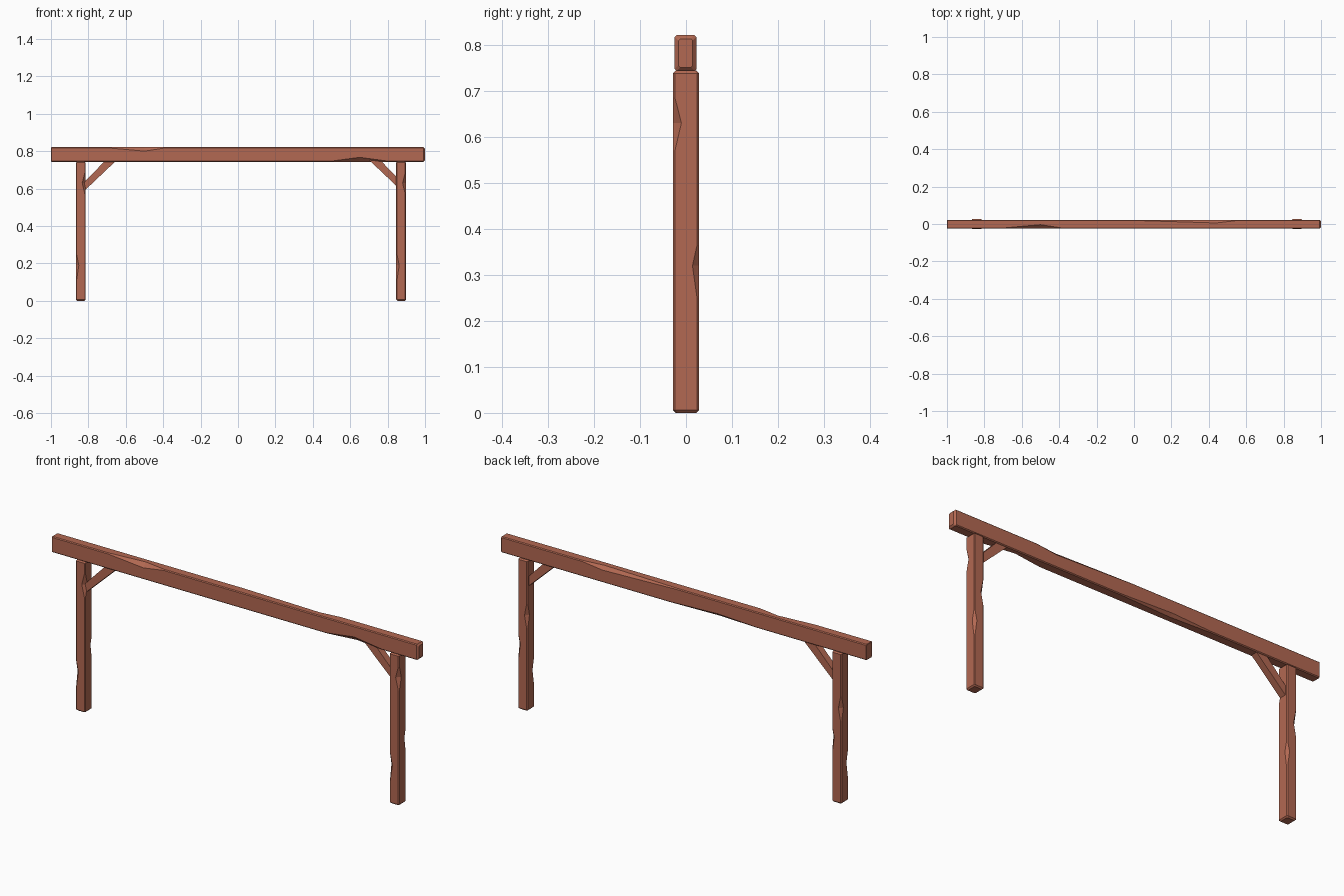
import bpy, bmesh
from mathutils import Vector

if "Cube" in bpy.data.objects:
    bpy.data.objects.remove(bpy.data.objects["Cube"])

wood = bpy.data.materials.new("red_wood")
wood.diffuse_color = (0.45, 0.14, 0.085, 1)
wood.use_nodes = True
wood.node_tree.nodes["Principled BSDF"].inputs["Base Color"].default_value = wood.diffuse_color


def finish(bm, name):
    bmesh.ops.recalc_face_normals(bm, faces=bm.faces)
    me = bpy.data.meshes.new(name)
    bm.to_mesh(me)
    bm.free()
    me.materials.append(wood)
    ob = bpy.data.objects.new(name, me)
    bpy.context.collection.objects.link(ob)
    return ob


def timber(name, axis, t0, t1, center, half, chips, edge=0.004, bevels=(0.006, 0.006)):
    """Chamfered bar along an axis; chips = (corner, start, deepest, end, depth)."""
    def chamfer(corner, t):
        c = edge
        for k, a, m, b, d in chips:
            if k == corner and a < t < b:
                f = (t - a) / (m - a) if t <= m else (b - t) / (b - m)
                c = max(c, edge + (d - edge) * f)
        return c

    ts = {t0 + bevels[0], t1 - bevels[1]}
    for _, a, m, b, _ in chips:
        ts |= {a, m, b}
    stations = [(t0, bevels[0])] + [(t, 0) for t in sorted(ts)] + [(t1, bevels[1])]
    signs = [(-1, -1), (1, -1), (1, 1), (-1, 1)]
    bm = bmesh.new()
    rings = []
    for t, inset in stations:
        hu, hv = half[0] - inset, half[1] - inset
        ring = []
        for i, (su, sv) in enumerate(signs):
            c = chamfer(i, t)
            pair = [(su * hu, sv * (hv - c)), (su * (hu - c), sv * hv)]
            for u, v in (pair if i % 2 == 0 else pair[::-1]):
                p = Vector((0, 0, 0))
                p[axis] = t
                p[(axis + 1) % 3] = center[0] + u
                p[(axis + 2) % 3] = center[1] + v
                ring.append(bm.verts.new(p))
        rings.append(ring)
    for r, s in zip(rings, rings[1:]):
        for i in range(8):
            j = (i + 1) % 8
            bm.faces.new((r[i], r[j], s[j], s[i]))
    bm.faces.new(rings[0])
    bm.faces.new(rings[-1])
    return finish(bm, name)


def brace(name, outline, half_y):
    bm = bmesh.new()
    front = [bm.verts.new((x, -half_y, z)) for x, z in outline]
    back = [bm.verts.new((x, half_y, z)) for x, z in outline]
    bm.faces.new(front)
    bm.faces.new(back)
    for i in range(4):
        j = (i + 1) % 4
        bm.faces.new((front[i], front[j], back[j], back[i]))
    return finish(bm, name)


# Top rail: corners are front-bottom, back-bottom, back-top, front-top
timber("top_rail", 0, -1, 1, (-0.001, 0.782), (0.0235, 0.039),
       [(3, -0.69, -0.50, -0.39, 0.021), (0, 0.50, 0.65, 0.80, 0.024),
        (2, 0.02, 0.44, 0.55, 0.017), (1, -0.40, -0.19, 0.08, 0.014)],
       bevels=(0.002, 0.008))

# Posts: both share the same worn edges
post_chips = [(1, 0.57, 0.63, 0.685, 0.018), (0, 0.11, 0.19, 0.25, 0.016),
              (2, 0.25, 0.32, 0.365, 0.014), (3, 0.41, 0.47, 0.53, 0.016)]
for name, x in (("left_post", -0.841), ("right_post", 0.872)):
    timber(name, 2, 0, 0.744, (x, 0), (0.026, 0.028), post_chips)

# Diagonal braces between posts and rail
outline = [(-0.835, 0.575), (-0.645, 0.755), (-0.705, 0.755), (-0.835, 0.62)]
brace("left_brace", outline, 0.017)
brace("right_brace", [(0.03 - x + 0.013, z + 0.01) if i in (0, 3) else (0.043 - x + 0.01, z)
                      for i, (x, z) in enumerate(outline)], 0.017)
